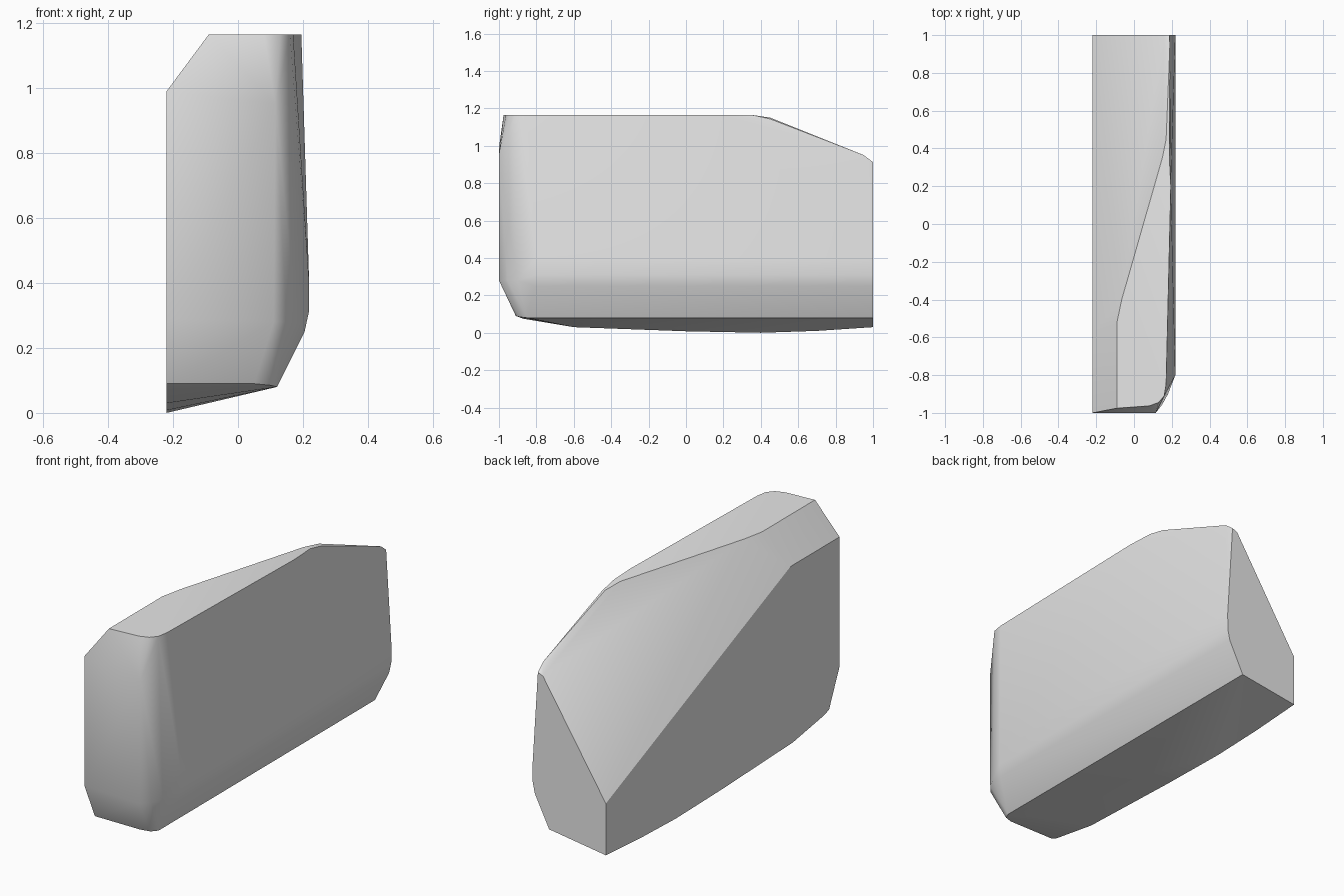
import bpy
import bmesh
import math

cube = bpy.data.objects.get("Cube")
if cube:
    bpy.data.objects.remove(cube)

INNER, FRONT, BACK, TOP = -0.22, -1.0, 1.0, 1.165
points = []


def add(*coords):
    points.extend(coords)


# Keel line along the flat inner side
add(*[(INNER, y, z) for y, z in
      [(-0.87, 0.075), (-0.6, 0.03), (0.0, 0.008), (0.4, 0.0), (0.7, 0.01), (BACK, 0.03)]])

# Outer side: lower chamfer profile, swept from the front corner to the back
for x, z, start in [(0.12, 0.08, -0.85), (0.205, 0.25, -0.81), (0.218, 0.31, -0.8), (0.219, 0.4, -0.8)]:
    add((x, start, z), (x, BACK, z))

# Front face and its rounded lower lip
add((INNER, FRONT, 0.29), (0.11, FRONT, 0.28), (INNER, FRONT, 0.99), (0.115, FRONT, 0.95),
    (INNER, -0.91, 0.09), (0.05, -0.91, 0.09), (0.1, -0.89, 0.085))

# Rounded front corner
add((0.18, -0.9, 0.28), (0.15, -0.955, 0.28))

# Flat top outline, from the chamfer round the front to the outer edge
add(*[(x, y, TOP) for x, y in
      [(-0.09, -0.52), (-0.09, -0.975), (0.08, -0.963), (0.13, -0.945), (0.16, -0.91),
       (0.17, -0.85), (0.195, 0.2), (0.187, 0.35), (0.15, 0.35), (-0.065, -0.4)]])

# Slanted inner cut and the narrow bevel beside it
add((INNER, -0.58, 0.99), (INNER, BACK, 0.31), (0.157, BACK, 0.9), (0.17, 0.9, 0.96),
    (0.17, 0.45, 1.15), (0.188, 0.45, 1.143), (0.19, 0.95, 0.95), (0.187, BACK, 0.912))

# Skin the outlines into one closed block
bm = bmesh.new()
for co in points:
    bm.verts.new(co)
bmesh.ops.convex_hull(bm, input=bm.verts[:])
bmesh.ops.delete(bm, geom=[v for v in bm.verts if not v.link_faces], context='VERTS')
bmesh.ops.dissolve_limit(bm, angle_limit=math.radians(1), verts=bm.verts[:], edges=bm.edges[:])
bmesh.ops.recalc_face_normals(bm, faces=bm.faces[:])
mesh = bpy.data.meshes.new("block_body")
bm.to_mesh(mesh)
bm.free()
body = bpy.data.objects.new("block_body", mesh)
bpy.context.collection.objects.link(body)

# Plain grey material
grey = bpy.data.materials.new("light_grey")
grey.use_nodes = True
color = (0.8, 0.8, 0.8, 1.0)
grey.diffuse_color = color
grey.node_tree.nodes["Principled BSDF"].inputs["Base Color"].default_value = color
mesh.materials.append(grey)

# Smooth shading with sharp edges kept
bpy.ops.object.select_all(action='DESELECT')
body.select_set(True)
bpy.context.view_layer.objects.active = body
bpy.ops.object.shade_smooth_by_angle(angle=math.radians(30))
